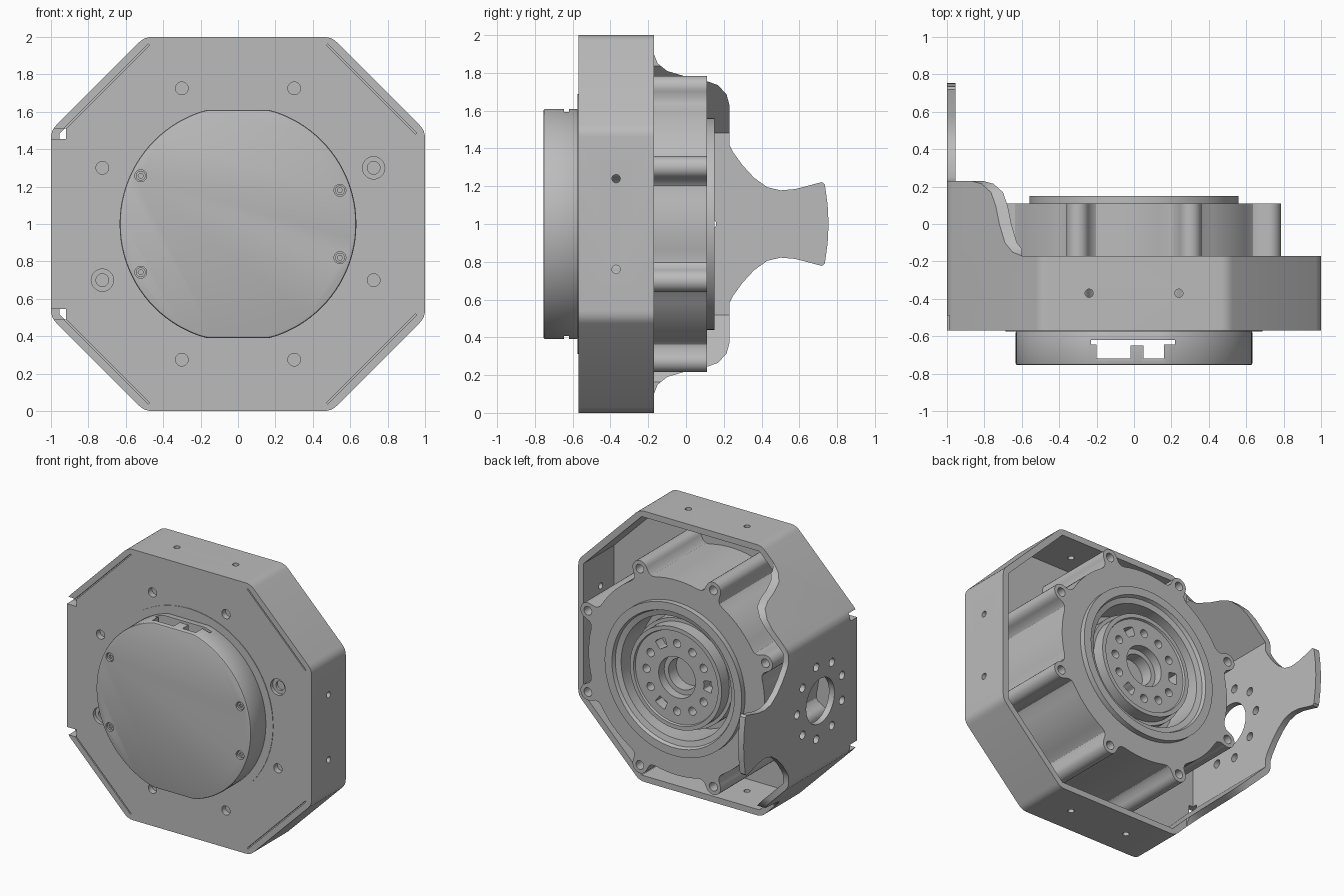
import bpy, bmesh, math
from mathutils import Vector

cube = bpy.data.objects.get("Cube")
if cube:
    bpy.data.objects.remove(cube)

grey = bpy.data.materials.new("machined grey")
grey.use_nodes = True
colour = (0.5, 0.5, 0.5, 1)
grey.diffuse_color = colour
grey.node_tree.nodes["Principled BSDF"].inputs["Base Color"].default_value = colour

CENTRE = Vector((0, 0, 1))


def finish(name, bm):
    bmesh.ops.recalc_face_normals(bm, faces=bm.faces)
    mesh = bpy.data.meshes.new(name)
    bm.to_mesh(mesh)
    bm.free()
    mesh.materials.append(grey)
    obj = bpy.data.objects.new(name, mesh)
    obj.location = CENTRE
    bpy.context.collection.objects.link(obj)
    return obj


def prism(name, *solids):
    """Each solid is (axis, outline, start, end); x: (y,z), y: (x,z), z: (x,y)."""
    place = {"x": lambda p, d: (d, p[0], p[1]),
             "y": lambda p, d: (p[0], d, p[1]),
             "z": lambda p, d: (p[0], p[1], d)}
    bm = bmesh.new()
    for axis, outline, start, end in solids:
        a, b = [[bm.verts.new(place[axis](p, d)) for p in outline] for d in (start, end)]
        bm.faces.new(a)
        bm.faces.new(b)
        for i in range(len(a)):
            bm.faces.new((a[i - 1], a[i], b[i], b[i - 1]))
    return finish(name, bm)


def lathe(name, profile, steps=72):
    bm = bmesh.new()
    verts = [bm.verts.new((r, y, 0)) for r, y in profile]
    edges = [bm.edges.new(pair) for pair in zip(verts, verts[1:])]
    bmesh.ops.spin(bm, geom=verts + edges, cent=(0, 0, 0), axis=(0, 1, 0),
                   angle=math.tau, steps=steps)
    bmesh.ops.remove_doubles(bm, verts=bm.verts, dist=0.0005)
    return finish(name, bm)


def apply(obj, mod):
    bpy.context.view_layer.objects.active = obj
    bpy.ops.object.modifier_apply(modifier=mod.name)


def cut(obj, *solids):
    cutter = prism("cutter", *solids)
    cutter.hide_render = True
    mod = obj.modifiers.new("cut", "BOOLEAN")
    mod.operation, mod.solver, mod.object = "DIFFERENCE", "EXACT", cutter
    apply(obj, mod)
    bpy.data.objects.remove(cutter)


def smooth(obj):
    bpy.ops.object.select_all(action="DESELECT")
    obj.select_set(True)
    bpy.context.view_layer.objects.active = obj
    bpy.ops.object.shade_smooth_by_angle(angle=math.radians(30))


def circle(r, u=0, v=0, n=20):
    return [(u + r * math.cos(math.tau * i / n), v + r * math.sin(math.tau * i / n))
            for i in range(n)]


def polar(r, degrees):
    a = math.radians(degrees)
    return r * math.cos(a), r * math.sin(a)


def box(u0, u1, v0, v1):
    return [(u0, v0), (u1, v0), (u1, v1), (u0, v1)]


def rounded(points, size):
    out = []
    for i, p in enumerate(points):
        p = Vector(p)
        before = p + (Vector(points[i - 1]) - p).normalized() * size
        after = p + (Vector(points[(i + 1) % len(points)]) - p).normalized() * size
        for t in (0, 0.25, 0.5, 0.75, 1):
            out.append(tuple(before * (1 - t) ** 2 + p * 2 * t * (1 - t) + after * t * t))
    return out


def octagon(a, b):
    return [(a, -b), (a, b), (b, a), (-b, a), (-a, b), (-a, -b), (-b, -a), (b, -a)]


SIGNS = [(1, 1), (1, -1), (-1, 1), (-1, -1)]
bolts = [polar(0.785, 22.5 + 45 * k) for k in range(8)]

# Octagonal shell with the side bracket growing out of its -x wall
shell = prism("octagonal_shell", ("y", rounded(octagon(1, 0.5), 0.04), -0.57, 0.8))
cut(shell, ("y", octagon(0.955, 0.481), -0.525, 1))
edge = [(-0.17, 0.9), (-0.15, 0.85), (-0.1, 0.81), (0, 0.78), (0.1, 0.76),
        (0.17, 0.735), (0.215, 0.685), (0.23, 0.63), (0.23, 0.42), (0.25, 0.38),
        (0.3, 0.31), (0.36, 0.245), (0.43, 0.195), (0.5, 0.178), (0.58, 0.185),
        (0.72, 0.222), (0.735, 0.21), (0.75, 0.1), (0.755, 0)]
outline = [(-0.17, 1.1)] + edge + [(y, -z) for y, z in edge[-2::-1]] \
    + [(-0.17, -1.1), (1, -1.1), (1, 1.1)]
cut(shell, ("x", outline, -1.1, -0.6))
cut(shell, ("y", box(-0.6, 1.1, -1.1, 1.1), -0.17, 1))

# Bracket bore with its ring of holes, and the wall screw holes
bore_y = -0.14
ring = [polar(0.27, 40 * k) for k in range(9)]
cut(shell, ("x", circle(0.165, bore_y, 0, 40), -1.1, -0.9),
    *[("x", circle(0.03, bore_y + u, v), -1.1, -0.9) for u, v in ring])
cut(shell, *[("z", circle(0.022, x, -0.37), -1.1, 1.1) for x in (-0.24, 0.24)])
cut(shell, *[("x", circle(0.022, -0.37, z), 0.9, 1.1) for z in (-0.24, 0.24)])

# Front plate: bolt holes, counterbores, bend slits and corner reliefs
cut(shell, *[("y", circle(0.034, x, z), -0.6, -0.5) for x, z in bolts])
cut(shell, *[("y", circle(0.06, s * 0.725, s * 0.3), -0.6, -0.545) for s in (1, -1)])
slit = [(0.474, 0.956), (0.95, 0.48), (0.956, 0.486), (0.48, 0.962)]
cut(shell, *[("y", [(x * sx, z * sz) for x, z in slit], -0.6, -0.55) for sx, sz in SIGNS])
cut(shell, *[("y", box(-1.1, -0.92, *sorted((0.455 * s, 0.51 * s))), -0.6, -0.49)
             for s in (1, -1)])
smooth(shell)

# Lobed motor housing
lobe = [(-8.5, 0.72), (-6.3, 0.727), (-4.9, 0.748)]
side = []
for k in range(8):
    mid = 22.5 + 45 * k
    side += [polar(r, mid + a) for a, r in lobe]
    for turn in range(-90, 91, 15):
        du, dv = polar(0.06, mid + turn)
        side.append((bolts[k][0] + du, bolts[k][1] + dv))
    side += [polar(r, mid - a) for a, r in reversed(lobe)]
    side += [polar(0.72, mid + a) for a in range(12, 34, 4)]
housing = prism("motor_housing", ("y", side, -0.527, 0.11))
cut(housing, ("y", circle(0.5, n=72), -0.25, 0.3),
    *[("y", circle(0.032, x, z), 0.0, 0.3) for x, z in bolts])
smooth(housing)

# Output rotor and bearing ring
rotor = lathe("output_rotor", [
    (0, -0.05), (0.115, -0.05), (0.115, 0.04), (0.15, 0.04), (0.15, 0.105),
    (0.34, 0.105), (0.345, 0.12), (0.375, 0.12), (0.375, 0.03), (0.4, 0.03),
    (0.4, -0.12), (0.45, -0.12), (0.45, 0.115), (0.49, 0.125), (0.5, 0.15),
    (0.56, 0.15), (0.56, 0.1), (0.5, 0.1), (0.5, -0.2), (0, -0.2)])
holes = []
for k in range(12):
    a = 30 * k
    if k % 4 == 2:
        slot = [polar(r, a + d) for r, ds in ((0.22, (-9, 0, 9)), (0.285, (9, 0, -9)))
                for d in ds]
        holes.append(("y", rounded(slot, 0.012), 0.03, 0.3))
    else:
        holes.append(("y", circle(0.03, *polar(0.25, a)), 0.03, 0.3))
cut(rotor, *holes)
smooth(rotor)

# Front motor face and round cover with flats
face = prism("motor_face", ("y", circle(0.688, n=72), -0.574, -0.53))
smooth(face)
flat = [(x, max(-0.61, min(0.61, z))) for x, z in circle(0.633, n=96)]
cover = prism("front_cover", ("y", flat, -0.755, -0.57))
bevel = cover.modifiers.new("bevel", "BEVEL")
bevel.width, bevel.segments, bevel.angle_limit = 0.012, 2, math.radians(60)
apply(cover, bevel)
cut(cover, ("z", [(-0.23, -0.62), (-0.23, -0.645), (-0.2, -0.645), (-0.2, -0.72),
                  (-0.02, -0.72), (-0.02, -0.65), (0.05, -0.65), (0.05, -0.72),
                  (0.16, -0.72), (0.16, -0.645), (0.22, -0.645), (0.22, -0.62)], -1, 1))
screws = [(-0.52, 0.258), (-0.52, -0.258), (0.545, 0.18), (0.545, -0.18)]
cut(cover, *[("y", circle(0.032, x, z), -0.8, -0.73) for x, z in screws])
smooth(cover)

# Cover screws with sockets
for i, (x, z) in enumerate(screws):
    screw = prism(f"cover_screw_{i + 1}", ("y", circle(0.026, x, z), -0.745, -0.72))
    cut(screw, ("y", circle(0.014, x, z, 6), -0.8, -0.73))
    smooth(screw)
